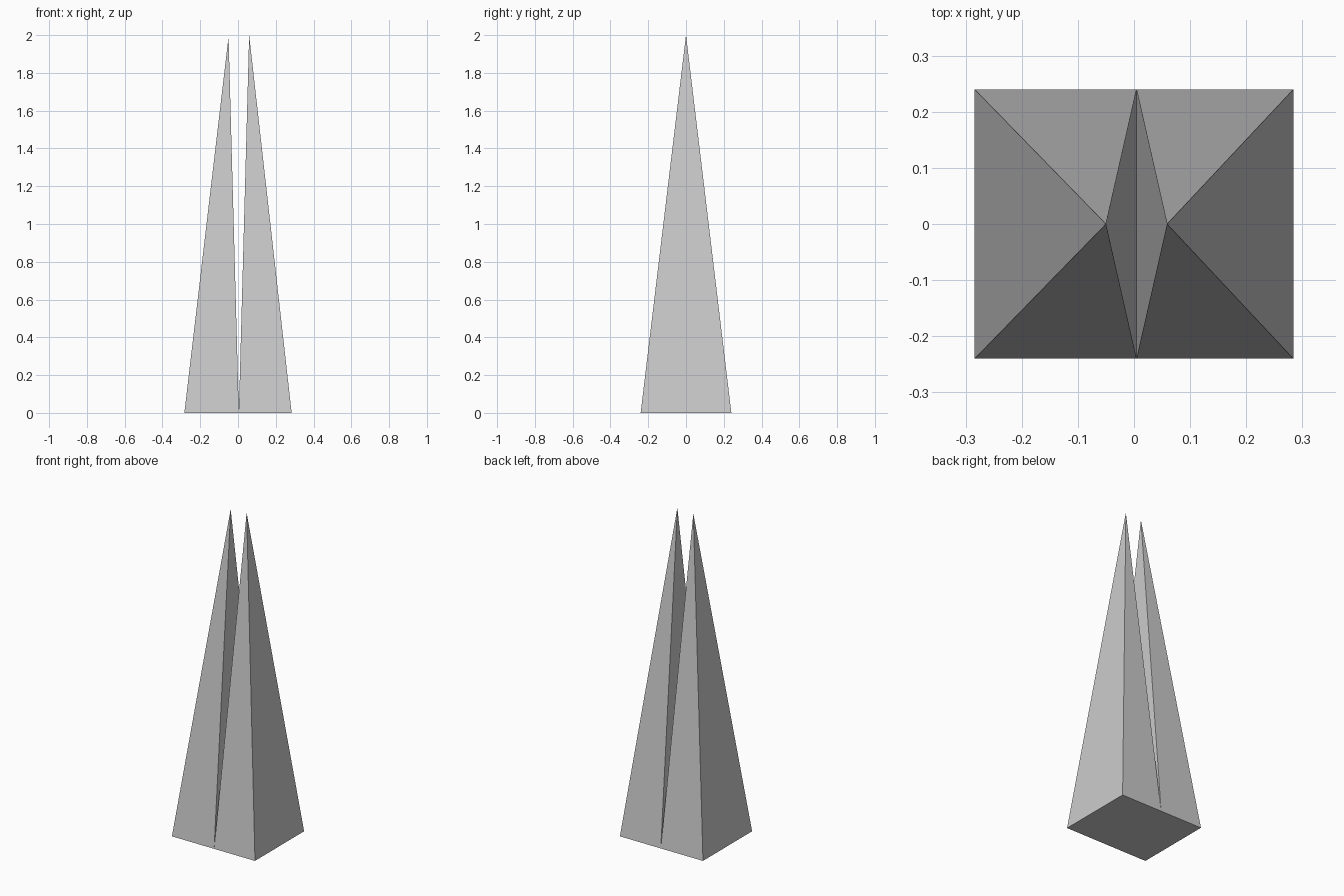
import bpy

if "Cube" in bpy.data.objects:
    bpy.data.objects.remove(bpy.data.objects["Cube"])

DEPTH = 0.24   # half depth of both bases


def spire(name, x0, x1, apex_x, height):
    """Four-sided pyramid with an off-centre tip."""
    verts = [(x0, -DEPTH, 0), (x1, -DEPTH, 0), (x1, DEPTH, 0), (x0, DEPTH, 0),
             (apex_x, 0, height)]
    faces = [(3, 2, 1, 0)] + [(i, (i + 1) % 4, 4) for i in range(4)]
    mesh = bpy.data.meshes.new(name)
    mesh.from_pydata(verts, [], faces)
    obj = bpy.data.objects.new(name, mesh)
    bpy.context.collection.objects.link(obj)


# Two spires leaning towards each other's outer side, bases touching
spire("left_spire", -0.284, 0.0045, -0.05, 1.993)
spire("right_spire", 0.0045, 0.284, 0.059, 2.0)
